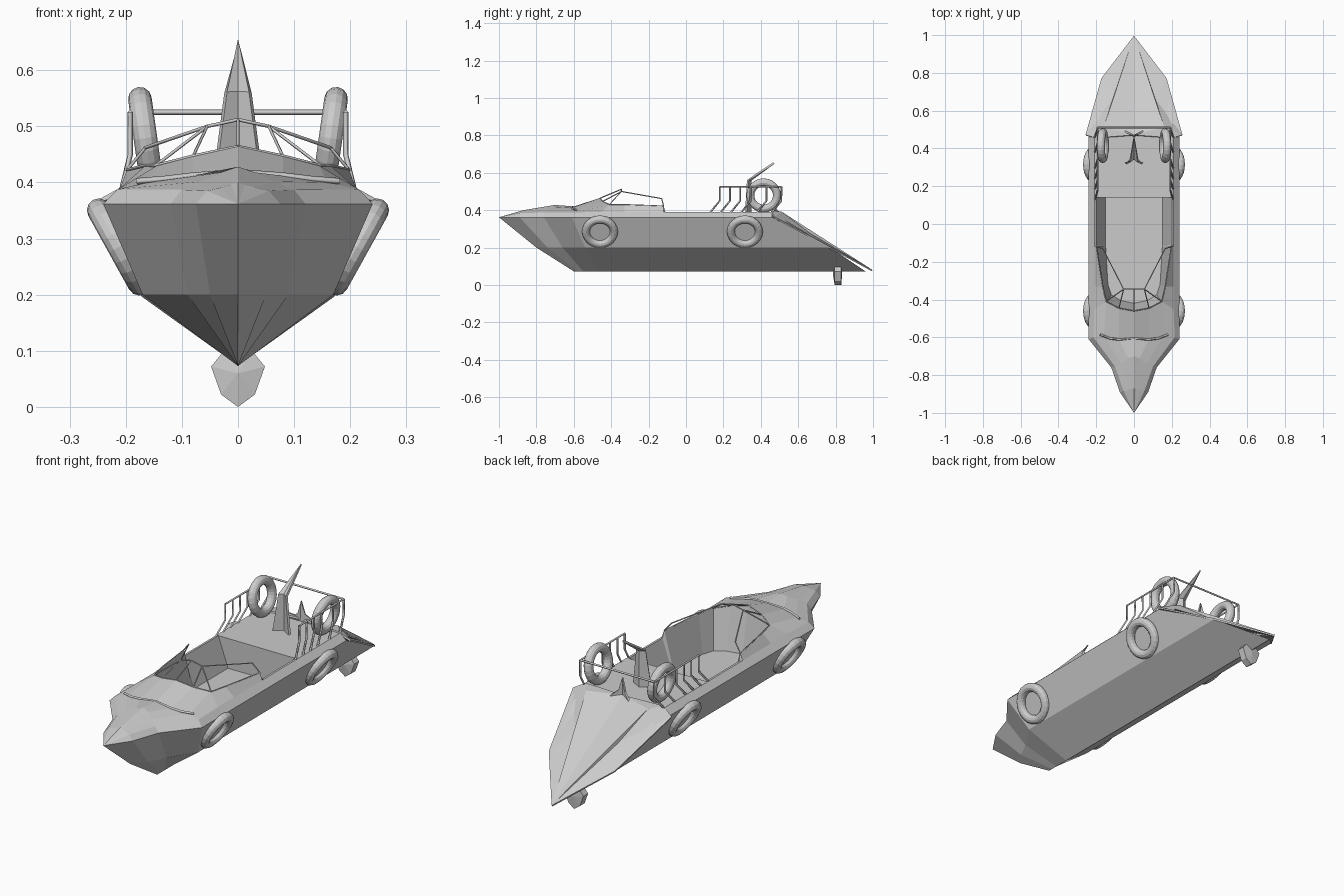
import bpy, bmesh, math
from mathutils import Vector

if "Cube" in bpy.data.objects:
    bpy.data.objects.remove(bpy.data.objects["Cube"])


def finish(bm, name, thick=0):
    bmesh.ops.remove_doubles(bm, verts=bm.verts, dist=0.0005)
    bmesh.ops.dissolve_degenerate(bm, edges=bm.edges, dist=0.0005)
    bmesh.ops.recalc_face_normals(bm, faces=bm.faces)
    me = bpy.data.meshes.new(name)
    bm.to_mesh(me)
    bm.free()
    ob = bpy.data.objects.new(name, me)
    bpy.context.collection.objects.link(ob)
    if thick:
        m = ob.modifiers.new("Thickness", 'SOLIDIFY')
        m.thickness, m.offset = thick, 0
    return ob


def face(bm, pts):
    """Add a polygon and its mirror image, skipping repeated points."""
    clean = []
    for p in map(Vector, pts):
        if all((p - q).length > 0.0005 for q in clean):
            clean.append(p)
    if len(clean) < 3:
        return
    for s in (1, -1):
        bm.faces.new([bm.verts.new((p.x * s, p.y, p.z)) for p in clean][::s])


def loft(bm, rows):
    """Skin neighbouring rows of points, mirrored across x."""
    for a, b in zip(rows, rows[1:]):
        for i in range(len(a) - 1):
            face(bm, (a[i], a[i + 1], b[i + 1], b[i]))


def tube(name, paths, r=0.005):
    cu = bpy.data.curves.new(name, 'CURVE')
    cu.dimensions = '3D'
    cu.bevel_depth, cu.bevel_resolution, cu.use_fill_caps = r, 0, True
    for path in paths:
        sp = cu.splines.new('POLY')
        sp.points.add(len(path) - 1)
        for p, co in zip(sp.points, path):
            p.co = (*co, 1)
    ob = bpy.data.objects.new(name, cu)
    bpy.context.collection.objects.link(ob)


def flip(path):
    return [(-x, y, z) for x, y, z in path]


# Hull: foredeck stations from sheer to centreline
SH, KL = 0.362, 0.073
fore = [
    [(0, -1, SH)] * 5,
    [(.075, -.89, SH), (.055, -.885, .385), (.03, -.88, .391), (.012, -.87, .396), (0, -.87, .4)],
    [(.12, -.76, SH), (.10, -.755, .387), (.065, -.74, .402), (.03, -.71, .418), (0, -.70, .428)],
    [(.24, -.61, SH), (.215, -.60, .388), (.16, -.59, .4), (.08, -.61, .412), (0, -.60, .42)],
    [(.24, -.45, SH), (.21, -.45, .39), (.145, -.41, .43), (.08, -.445, .447), (0, -.46, .465)],
]
bm = bmesh.new()
loft(bm, fore)

# Side decks, cockpit walls and floor
FL = 0.25
rim = [(.165, -.33, .43), (.197, -.12, .425), (.2, -.11, .39), (.2, .14, .39)]
side = [[(.24, p[1], SH), (.21, p[1], .39), p] for p in rim]
loft(bm, [fore[4][:3]] + side)
edge = fore[4][:1:-1] + rim
foot = [(0, -.42, FL), (.07, -.405, FL), (.12, -.375, FL), (.138, -.32, FL),
        (.15, -.12, FL), (.15, -.11, FL), (.15, .14, FL)]
loft(bm, [edge, foot, [(0, p[1], FL) for p in foot]])
face(bm, [(.2, .14, .39), (.15, .14, FL), (0, .14, FL), (0, .14, .39)])

# Aft deck
aft = [(.24, .46, SH), (.21, .46, .39), (.2, .46, .39), (0, .46, .39)]
loft(bm, [side[-1] + [(0, .14, .39)], aft])

# Topsides and vee bottom
sheer = [r[0] for r in fore] + [r[0] for r in side] + [aft[0]]
chine = [(0, -.8, .2), (.05, -.74, .2), (.09, -.66, .2), (.17, -.54, .2)]
keel = [(0, -.6, KL), (0, -.58, KL), (0, -.55, KL), (0, -.48, KL)]
for p in sheer[4:-1]:
    chine.append((.17, p[1], .2))
    keel.append((0, p[1] + .05, KL))
chine.append((.17, .77, .2))
keel.append((0, .96, KL))
loft(bm, [sheer, chine, keel])
face(bm, [aft[3], aft[1], aft[0], chine[-1], keel[-1]])
finish(bm, "hull")

# Sloping stern plate: raised centre panel with lower side panels
bm = bmesh.new()
tip, top, ridge = (0, .995, .077), (0, .47, .395), (.16, .51, .388)
low, corner, inner = (.172, .77, .2), (.255, .47, .362), (.2, .455, .392)
mid = (.11, .66, .275)
face(bm, [top, ridge, tip])
face(bm, [ridge, mid, tip])
face(bm, [mid, low, tip])
face(bm, [ridge, corner, mid])
face(bm, [corner, low, mid])
face(bm, [ridge, inner, corner])
face(bm, [top, inner, ridge])
finish(bm, "stern_plate", 0.008)

# Low breakwater across the foredeck
wave = [(0, -.605, .418), (.08, -.612, .412), (.13, -.605, .406), (.18, -.585, .402)]
tube("breakwater", [flip(wave[:0:-1]) + wave], 0.006)

# Windscreen frame
base = [(0, -.46, .464), (.08, -.445, .447), (.147, -.41, .43), (.166, -.33, .43), (.198, -.12, .422)]
head = [(0, -.345, .512), (.055, -.345, .5), (.165, -.13, .462)]
half = [base, head, [base[1], head[1]], [base[2], head[1]], [base[4], head[2]]]
tube("windscreen_frame", half + [flip(p) for p in half] + [[base[0], head[0]]], 0.003)

# Rear railings
posts = [[(.207, y - .05, .388), (.192, y, .45), (.192, y, .525)]
         for y in (.18, .235, .29, .345, .43, .51)]
rail = [(.192, .18, .525), (.192, .51, .525)]
for s, nm in ((1, "right"), (-1, "left")):
    paths = posts + [rail]
    tube(nm + "_railing", paths if s > 0 else [flip(p) for p in paths], 0.005)
tube("rear_rail", [[(-.192, .51, .525), (.192, .51, .525)]], 0.005)


# Ring fenders on the hull sides and the aft railing
def ring(name, loc, tilt, major):
    bpy.ops.mesh.primitive_torus_add(major_segments=24, minor_segments=12,
                                     major_radius=major, minor_radius=.021,
                                     location=loc, rotation=(0, tilt, 0))
    bpy.context.object.name = name


for s, nm in ((1, "right"), (-1, "left")):
    for y, pos in ((-.46, "front"), (.315, "rear")):
        ring(f"{nm}_{pos}_fender", (.212 * s, y, .285), s * math.radians(90 + 29), .075)
    ring(nm + "_deck_ring", (.165 * s, .415, .479), s * math.radians(90 + 8), .071)

# Swept mast fin and small tail fin behind it
bm = bmesh.new()
loft(bm, [[(0, .345, .385), (0, .345, .56), (0, .47, .652)],
          [(.045, .32, .385), (.022, .33, .56), (0, .47, .652)]])
finish(bm, "mast_fin", 0.01)
bm = bmesh.new()
face(bm, [(0, .465, .385), (.055, .495, .385), (.018, .475, .42), (0, .47, .48)])
finish(bm, "tail_fin", 0.008)

# Rudder blade under the stern
bm = bmesh.new()
outline = [(0, .0), (.03, .022), (.048, .072), (.025, .1), (0, .11)]
rows = [[(x, y, z) for x, z in outline] for y in (.795, .83)]
loft(bm, rows)
for y, r in zip((.785, .835), rows):
    for a, b in zip(r, r[1:]):
        face(bm, [(0, y, .06), a, b])
finish(bm, "rudder")
